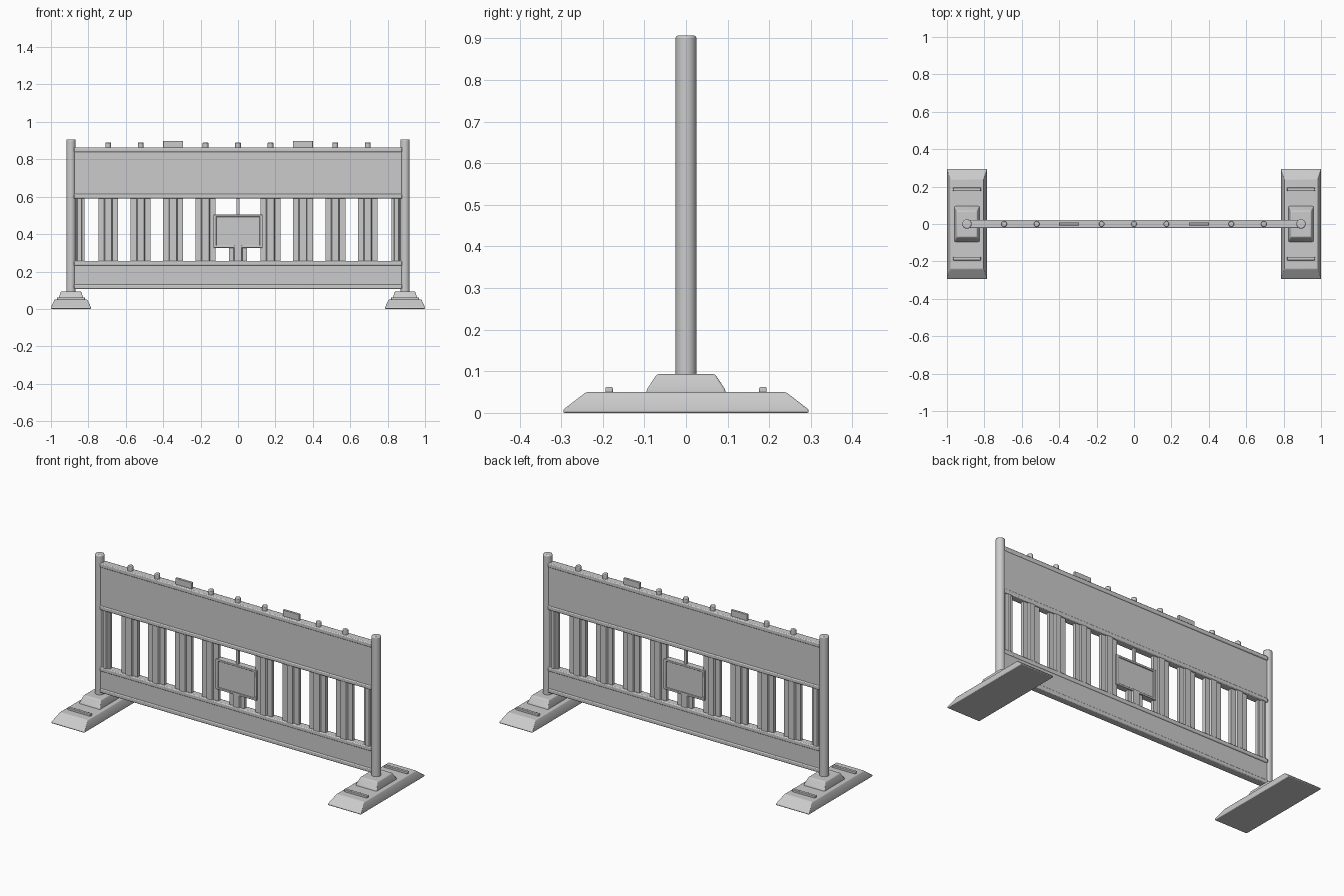
import bpy, bmesh
from math import radians

if "Cube" in bpy.data.objects:
    bpy.data.objects.remove(bpy.data.objects["Cube"])


def finish(ob, bevel=0, segs=2):
    if bevel:
        m = ob.modifiers.new("bevel", 'BEVEL')
        m.width, m.segments, m.limit_method = bevel, segs, 'ANGLE'
        m.angle_limit = radians(25)
    bpy.ops.object.select_all(action='DESELECT')
    ob.select_set(True)
    bpy.context.view_layer.objects.active = ob
    bpy.ops.object.shade_smooth_by_angle(angle=radians(35))
    return ob


def mesh_object(name, bm):
    bmesh.ops.recalc_face_normals(bm, faces=bm.faces)
    me = bpy.data.meshes.new(name)
    bm.to_mesh(me)
    bm.free()
    ob = bpy.data.objects.new(name, me)
    bpy.context.collection.objects.link(ob)
    return ob


def box(name, x0, x1, hy, z0, z1, bevel=0.0, y=0):
    return loft(name, (x0 + x1) / 2, y,
                [((x1 - x0) / 2, hy, z0), ((x1 - x0) / 2, hy, z1)], bevel)


# stacked rectangles (half x, half y, z) joined into a solid
def loft(name, cx, cy, rings, bevel=0.0, segs=2):
    bm = bmesh.new()
    loops = [[bm.verts.new((cx + sx * hx, cy + sy * hy, z))
              for sx, sy in ((-1, -1), (1, -1), (1, 1), (-1, 1))]
             for hx, hy, z in rings]
    for a, b in zip(loops, loops[1:]):
        for i in range(4):
            j = (i + 1) % 4
            bm.faces.new((a[i], a[j], b[j], b[i]))
    bm.faces.new(loops[0][::-1])
    bm.faces.new(loops[-1])
    return finish(mesh_object(name, bm), bevel, segs)


def cylinder(name, x, r, z0, z1, bevel, verts=24):
    bpy.ops.mesh.primitive_cylinder_add(vertices=verts, radius=r, depth=z1 - z0,
                                        location=(x, 0, (z0 + z1) / 2))
    ob = bpy.context.object
    ob.name = name
    return finish(ob, bevel)


# vertical slat: cross-section with a raised central rib on both sides
def slat(name, x, z0, z1, half=0.053, rib=0.018):
    pts = [(-half, -.010), (-rib - .005, -.010), (-rib, -.019), (rib, -.019),
           (rib + .005, -.010), (half, -.010)]
    pts += [(px, -py) for px, py in reversed(pts)]
    bm = bmesh.new()
    f = bm.faces.new([bm.verts.new((x + px, py, z0)) for px, py in pts])
    ext = bmesh.ops.extrude_face_region(bm, geom=[f])
    bmesh.ops.translate(bm, vec=(0, 0, z1 - z0),
                        verts=[v for v in ext["geom"] if isinstance(v, bmesh.types.BMVert)])
    return finish(mesh_object(name, bm))


# posts and feet
for s, side in ((-1, "left"), (1, "right")):
    x = s * 0.893
    cylinder(f"{side}_post", x, 0.025, 0.08, 0.907, 0.006, 32)
    loft(f"{side}_foot", x, 0, [(.107, .295, 0), (.107, .295, .008), (.088, .24, .05)], 0.008, 3)
    loft(f"{side}_socket", x, 0, [(.067, .095, .045), (.067, .095, .055), (.054, .07, .093)], 0.009, 3)
    for sy, end in ((-1, "front"), (1, "back")):
        box(f"{side}_foot_ridge_{end}", x - .075, x + .075, .009, .045, .062, .003, sy * .185)

# upper and lower boards with their rails
box("upper_board", -.875, .875, .017, .60, .85)
box("lower_board", -.875, .875, .017, .115, .245)
for name, z0, z1 in (("top_rail", .838, .863), ("upper_board_rail", .59, .614),
                     ("lower_board_rail", .232, .256), ("bottom_rail", .107, .131)):
    box(name, -.878, .878, .022, z0, z1, .005)

# slats between the boards
step = 0.1735
for i in range(-4, 5):
    if i:
        slat(f"slat_{i + 5}", i * step, .24, .60)
for s, side in ((-1, "left"), (1, "right")):
    slat(f"{side}_end_slat", s * .848, .24, .60, .028, .010)

# centre plate with raised frame, on a short slat and hung from a thin bar
slat("plate_support", 0, .24, .34, .048, .020)
box("plate_hanger", -.008, .008, .008, .49, .60)
box("plate", -.125, .125, .013, .335, .495)
for s, side in ((-1, "left"), (1, "right")):
    box(f"plate_frame_{side}", s * .124 - .008, s * .124 + .008, .019, .328, .503, .002)
for z, side in ((.333, "bottom"), (.498, "top")):
    box(f"plate_frame_{side}", -.13, .13, .019, z - .006, z + .006, .002)

# pegs and flat tabs along the top rail
for i in range(-4, 5):
    if abs(i) == 2:
        box(f"top_tab_{i + 5}", i * step - .053, i * step + .053, .007, .85, .898, .001)
    else:
        cylinder(f"top_peg_{i + 5}", i * step, .015, .85, .89, .004, 20)
